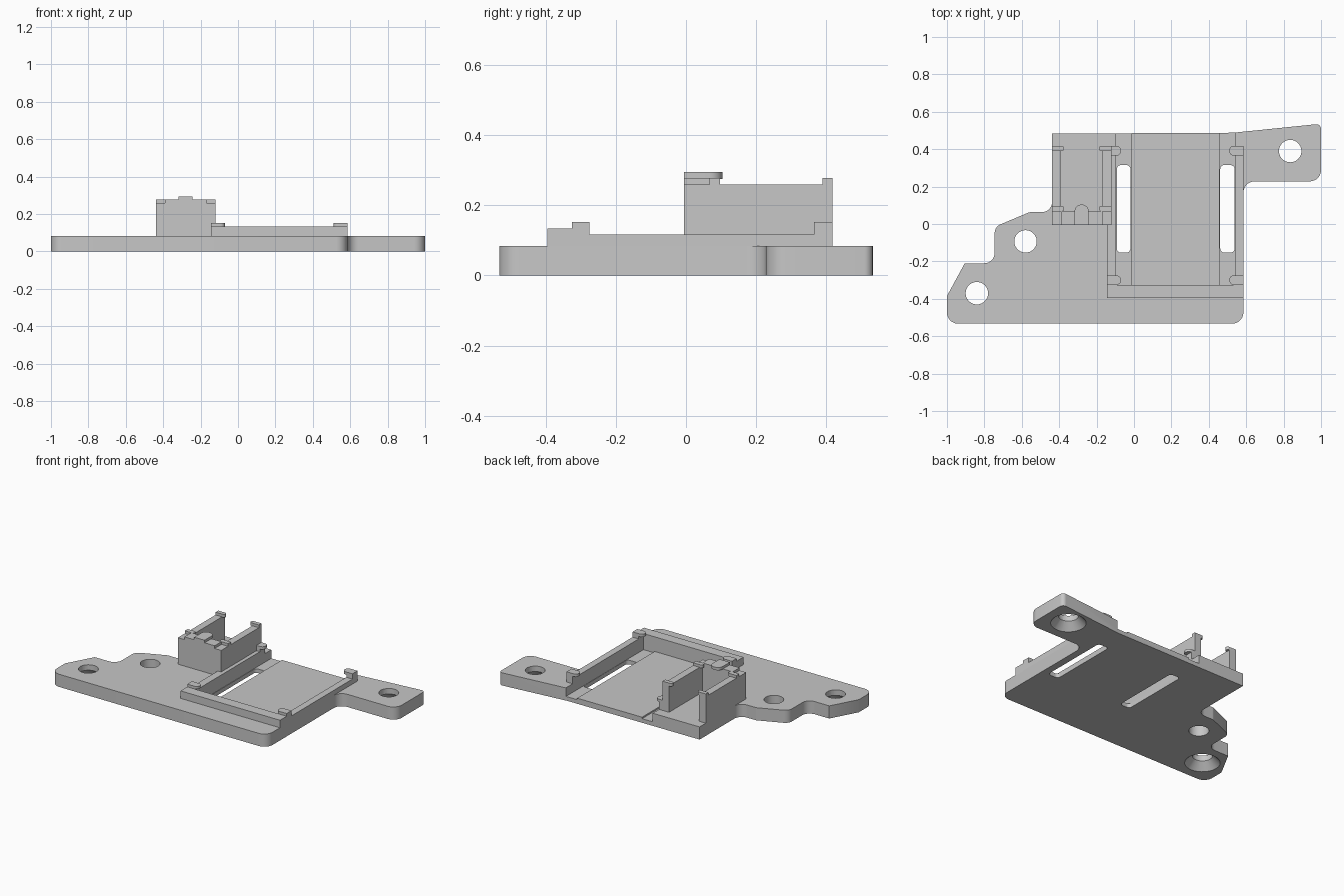
import bpy, bmesh, math
from mathutils import Vector

if "Cube" in bpy.data.objects:
    bpy.data.objects.remove(bpy.data.objects["Cube"], do_unlink=True)

grey = bpy.data.materials.new("light_grey_plastic")
grey.use_nodes = True
grey.diffuse_color = (0.57, 0.57, 0.57, 1)
grey.node_tree.nodes["Principled BSDF"].inputs["Base Color"].default_value = (0.57, 0.57, 0.57, 1)


def finish(name, bm):
    bmesh.ops.recalc_face_normals(bm, faces=bm.faces)
    mesh = bpy.data.meshes.new(name)
    bm.to_mesh(mesh)
    bm.free()
    mesh.materials.append(grey)
    ob = bpy.data.objects.new(name, mesh)
    bpy.context.collection.objects.link(ob)
    return ob


def rounded(corners, steps=7):
    """Outline from (x, y, radius) corners, each replaced by a tangent arc."""
    pts = []
    for i, (x, y, r) in enumerate(corners):
        p = Vector((x, y))
        if r == 0:
            pts.append(p)
            continue
        a = (Vector(corners[i - 1][:2]) - p).normalized()
        b = (Vector(corners[(i + 1) % len(corners)][:2]) - p).normalized()
        half = a.angle(b) / 2
        centre = p + (a + b).normalized() * (r / math.sin(half))
        start = p + a * (r / math.tan(half)) - centre
        end = p + b * (r / math.tan(half)) - centre
        sweep = start.angle_signed(end)
        for k in range(steps + 1):
            t = -sweep * k / steps
            c, s = math.cos(t), math.sin(t)
            pts.append(centre + Vector((start.x * c - start.y * s, start.x * s + start.y * c)))
    return pts


def prism(name, corners, z0, z1):
    bm = bmesh.new()
    face = bm.faces.new([bm.verts.new((p.x, p.y, z0)) for p in rounded(corners)])
    top = bmesh.ops.extrude_face_region(bm, geom=[face])["geom"]
    bmesh.ops.translate(bm, vec=(0, 0, z1 - z0),
                        verts=[v for v in top if isinstance(v, bmesh.types.BMVert)])
    return finish(name, bm)


def box(name, x0, x1, y0, y1, z0, z1, r=0):
    return prism(name, [(x0, y0, r), (x1, y0, r), (x1, y1, r), (x0, y1, r)], z0, z1)


def cone(name, x, y, r0, r1, z0, z1):
    bm = bmesh.new()
    bmesh.ops.create_cone(bm, cap_ends=True, segments=40, radius1=r0, radius2=r1, depth=z1 - z0)
    bmesh.ops.translate(bm, vec=(x, y, (z0 + z1) / 2), verts=bm.verts)
    return finish(name, bm)


def hook(name, base, tip, y0, y1, z0, z1):
    """Small clip tab with a rounded inner end at x = tip."""
    r = (y1 - y0) * 0.45
    return prism(name, [(base, y0, 0), (tip, y0, r), (tip, y1, r), (base, y1, 0)], z0, z1)


def cut(target, cutter):
    mod = target.modifiers.new("cut", "BOOLEAN")
    mod.operation, mod.solver, mod.object = "DIFFERENCE", "EXACT", cutter
    bpy.context.view_layer.objects.active = target
    bpy.ops.object.modifier_apply(modifier=mod.name)
    bpy.data.objects.remove(cutter, do_unlink=True)


# Base plate
T = 0.084
plate = prism("base_plate", [
    (-1, -0.533, 0.06), (0.585, -0.533, 0.06), (0.585, 0.228, 0.06), (1, 0.228, 0.06),
    (1, 0.536, 0.025), (0.53, 0.488, 0), (-0.438, 0.483, 0), (-0.438, 0.063, 0.055),
    (-0.56, 0.063, 0.03), (-0.745, -0.015, 0.05), (-0.745, -0.21, 0.055),
    (-0.905, -0.21, 0), (-1, -0.385, 0)], 0, T)

# Sunken tray floor, with slightly deeper channels and through slots at its sides
FLOOR = 0.037
cut(plate, box("floor_cutter", -0.095, 0.54, -0.325, 0.6, FLOOR, 0.2))
for x0, x1 in ((-0.095, -0.017), (0.458, 0.54)):
    cut(plate, box("channel_cutter", x0, x1, -0.325, 0.6, FLOOR - 0.01, 0.2))
    cut(plate, box("slot_cutter", x0 + 0.003, x1 - 0.002, -0.153, 0.315, -0.1, 0.2, 0.022))

# Screw holes, the outer two countersunk from below
for x, y, sunk in ((-0.84, -0.37, True), (-0.58, -0.093, False), (0.835, 0.39, True)):
    cut(plate, cone("hole_cutter", x, y, 0.06, 0.06, -0.1, 0.2))
    if sunk:
        cut(plate, cone("countersink_cutter", x, y, 0.115, 0.058, -0.01, 0.05))

# Low tray: front wall, side walls, corner clips
Z = T - 0.005
box("tray_front_wall", -0.145, 0.585, -0.395, -0.325, Z, 0.134)
for side, outer, inner, tip in (("right", -0.145, -0.095, -0.07), ("left", 0.585, 0.54, 0.51)):
    lo, hi = min(outer, inner), max(outer, inner)
    box("tray_wall_" + side, lo, hi, -0.33, 0.418, Z, 0.117)
    for end, y0, y1 in (("front", -0.325, -0.275), ("back", 0.365, 0.418)):
        box(f"tray_post_{end}_{side}", lo, hi, y0, y1, 0.11, 0.151)
        hook(f"tray_clip_{end}_{side}", outer, tip, y0, y1, 0.134, 0.152)

# Tall holder: front wall, side walls, clips, centre tab
box("holder_front_wall", -0.39, -0.168, -0.005, 0.067, Z, 0.278)
for side, outer, inner, tip in (("right", -0.438, -0.39, -0.373), ("left", -0.12, -0.168, -0.187)):
    lo, hi = min(outer, inner), max(outer, inner)
    box("holder_wall_" + side, lo, hi, -0.005, 0.418, Z, 0.26)
    for end, y0, y1 in (("front", 0.067, 0.097), ("back", 0.39, 0.418)):
        hook(f"holder_clip_{end}_{side}", outer, tip, y0, y1, 0.258, 0.278)
prism("holder_centre_tab", [(-0.318, -0.005, 0), (-0.242, -0.005, 0),
                            (-0.242, 0.104, 0.037), (-0.318, 0.104, 0.037)], 0.276, 0.295)

# Smooth the round corners and holes, keep the edges sharp
bpy.ops.object.select_all(action="DESELECT")
for ob in bpy.context.scene.objects:
    if ob.type == "MESH":
        ob.select_set(True)
        bpy.context.view_layer.objects.active = ob
bpy.ops.object.shade_smooth_by_angle(angle=math.radians(30))
